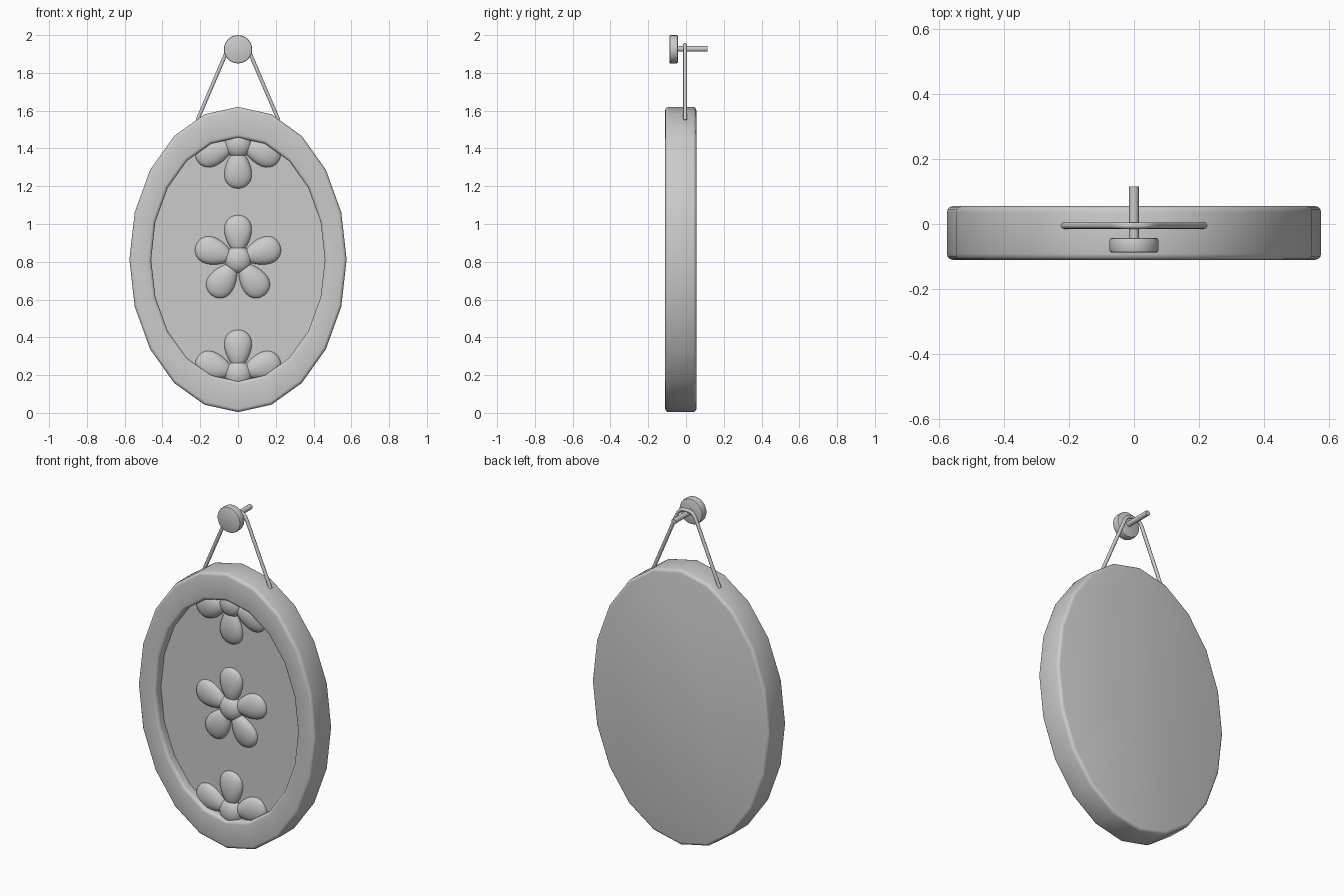
import bpy, bmesh, math
from mathutils import Matrix

cube = bpy.data.objects.get("Cube")
if cube:
    bpy.data.objects.remove(cube, do_unlink=True)

clay = bpy.data.materials.new("plain grey")
clay.use_nodes = True
GREY = (0.6, 0.6, 0.6, 1)
clay.diffuse_color = GREY
clay.node_tree.nodes["Principled BSDF"].inputs["Base Color"].default_value = GREY

MID = 0.812      # height of the plaque's middle
PANEL = -0.058   # depth of the recessed panel
SIDES = 20


def finish(name, bm, angle=40):
    bmesh.ops.recalc_face_normals(bm, faces=bm.faces)
    mesh = bpy.data.meshes.new(name)
    bm.to_mesh(mesh)
    bm.free()
    obj = bpy.data.objects.new(name, mesh)
    bpy.context.collection.objects.link(obj)
    mesh.materials.append(clay)
    bpy.ops.object.select_all(action="DESELECT")
    obj.select_set(True)
    bpy.context.view_layer.objects.active = obj
    bpy.ops.object.shade_smooth_by_angle(angle=math.radians(angle))


def corner(r, y, dr, dy, size, steps=3):
    """Rounded profile corner; (dr, dy) points from its arc centre outward."""
    arc = [math.pi / 2 * i / steps for i in range(steps + 1)]
    return [(r + dr * size * (math.cos(a) - 1), y + dy * size * (math.sin(a) - 1)) for a in arc]


def oval_loop(bm, rx, rz, y):
    ring = []
    for i in range(SIDES):
        a = 2 * math.pi * i / SIDES
        ring.append(bm.verts.new((rx * math.cos(a), y, MID + rz * math.sin(a))))
    return ring


# Oval plaque: back, rounded rim and recessed panel
bm = bmesh.new()
outer = corner(0, 0.055, 1, 1, 0.018)[::-1] + corner(0, -0.11, 1, -1, 0.018)
inner = corner(0, -0.11, -1, -1, 0.018)[::-1] + [(0, PANEL)]
loops = [oval_loop(bm, 0.575 + r, 0.808 + r, y) for r, y in outer]
loops += [oval_loop(bm, 0.46 + r, 0.645 + r, y) for r, y in inner]
for a, b in zip(loops, loops[1:]):
    for i in range(SIDES):
        j = (i + 1) % SIDES
        bm.faces.new((a[i], a[j], b[j], b[i]))
bm.faces.new(loops[0])
bm.faces.new(loops[-1])
finish("oval_plaque", bm)


def blob(bm, place, size, reach=0, taper=0):
    """Flattened ball pushed out along z, narrowing towards its base."""
    verts = bmesh.ops.create_uvsphere(bm, u_segments=24, v_segments=14, radius=1)["verts"]
    for v in verts:
        v.co.x *= 1 + taper * v.co.z
    bmesh.ops.transform(bm, verts=verts,
                        matrix=place @ Matrix.Translation((0, 0, reach)) @ Matrix.Diagonal((*size, 1)))


# Flowers: petals fanned around a round centre, the end ones tucked under the rim
def flower(name, z, turn, petals):
    bm = bmesh.new()
    place = Matrix.Translation((0, PANEL, z)) @ Matrix.Rotation(turn, 4, "Y")
    blob(bm, place, (0.072, 0.046, 0.072))
    for i in petals:
        spin = Matrix.Rotation(2 * math.pi * i / 5, 4, "Y")
        blob(bm, place @ spin, (0.07, 0.036, 0.102), 0.133, 0.3)
    finish(name, bm)


flower("middle_flower", MID, 0, range(5))
flower("lower_flower", 0.205, 0, (-1, 0, 1))
flower("upper_flower", 1.423, math.pi, (-1, 0, 1))


# Wall peg: thin shaft with a wide bevelled head
def rod(name, radius, y0, y1, z, sides, bevel=0):
    bm = bmesh.new()
    m = Matrix.Translation((0, (y0 + y1) / 2, z)) @ Matrix.Rotation(math.pi / 2, 4, "X")
    bmesh.ops.create_cone(bm, cap_ends=True, segments=sides, radius1=radius, radius2=radius,
                          depth=y1 - y0, matrix=m)
    if bevel:
        rims = [e for e in bm.edges if abs(e.verts[0].co.y - e.verts[1].co.y) < 1e-5]
        bmesh.ops.bevel(bm, geom=rims, offset=bevel, segments=2, affect="EDGES", profile=0.5)
    finish(name, bm)


rod("peg_head", 0.075, -0.088, -0.043, 1.925, 24, 0.007)
rod("peg_shaft", 0.015, -0.045, 0.115, 1.927, 16)

# Hanging cord looped over the shaft
half = [(0.215, 1.55), (0.065, 1.9), (0.053, 1.925), (0.037, 1.942), (0.018, 1.948)]
path = [(-x, z) for x, z in half] + [(x, z) for x, z in reversed(half)]
curve = bpy.data.curves.new("hanging_cord", "CURVE")
curve.dimensions = "3D"
curve.bevel_depth = 0.01
curve.bevel_resolution = 3
curve.use_fill_caps = True
spline = curve.splines.new("POLY")
spline.points.add(len(path) - 1)
for p, (x, z) in zip(spline.points, path):
    p.co = (x, -0.005, z, 1)
spline.use_smooth = True
curve.materials.append(clay)
bpy.context.collection.objects.link(bpy.data.objects.new("hanging_cord", curve))
